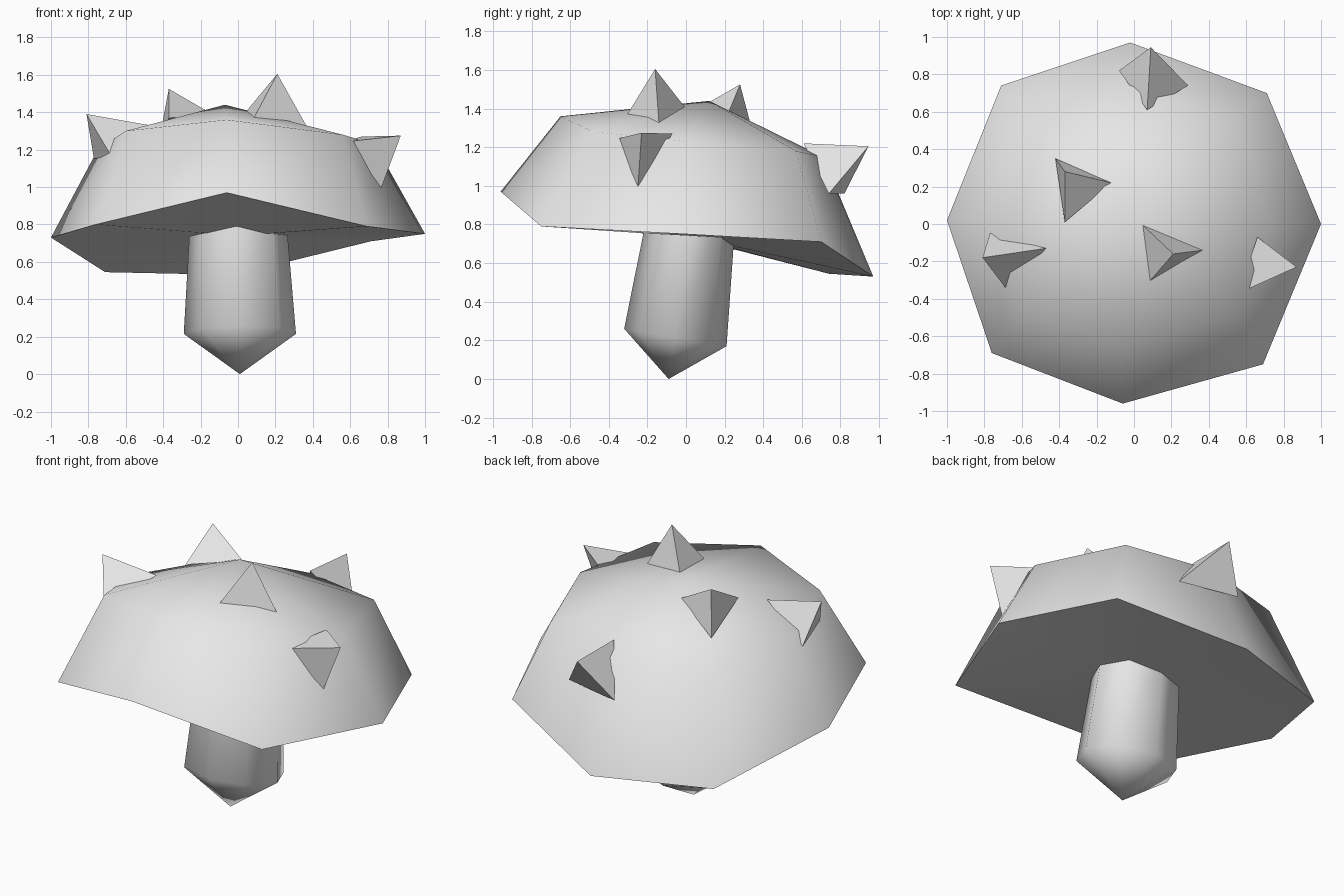
import bpy, bmesh, math
from mathutils import Vector

default_cube = bpy.data.objects.get("Cube")
if default_cube:
    bpy.data.objects.remove(default_cube, do_unlink=True)


def make_material(name, colour):
    material = bpy.data.materials.new(name)
    material.use_nodes = True
    material.diffuse_color = colour
    material.node_tree.nodes["Principled BSDF"].inputs["Base Color"].default_value = colour
    return material


grey = make_material("plain grey", (.8, .8, .8, 1))


def finish(name, bm, smooth_angle=None):
    """Turn a bmesh into a named, shaded object."""
    bmesh.ops.recalc_face_normals(bm, faces=bm.faces[:])
    mesh = bpy.data.meshes.new(name)
    bm.to_mesh(mesh)
    bm.free()
    mesh.materials.append(grey)
    obj = bpy.data.objects.new(name, mesh)
    bpy.context.collection.objects.link(obj)
    if smooth_angle:
        bpy.ops.object.select_all(action="DESELECT")
        obj.select_set(True)
        bpy.context.view_layer.objects.active = obj
        bpy.ops.object.shade_smooth_by_angle(angle=math.radians(smooth_angle))
    return obj


def loft(name, start, rings, end, smooth_angle):
    """Skin rings of equal length, closed by a point at each end."""
    bm = bmesh.new()
    loops = [[bm.verts.new(point) for point in ring] for ring in rings]
    count = len(loops[0])
    first, last = bm.verts.new(start), bm.verts.new(end)
    for i in range(count):
        j = (i + 1) % count
        bm.faces.new((first, loops[0][j], loops[0][i]))
        bm.faces.new((last, loops[-1][i], loops[-1][j]))
        for low, high in zip(loops, loops[1:]):
            bm.faces.new((low[i], low[j], high[j], high[i]))
    return finish(name, bm, smooth_angle)


def tilted_ring(centre, radius_x, radius_y, slope, sides=8):
    """Ring of points that drops towards the back by the given slope."""
    points = []
    for i in range(sides):
        angle = math.tau * i / sides
        offset_y = radius_y * math.sin(angle)
        points.append(Vector(centre) + Vector((radius_x * math.cos(angle), offset_y, -slope * offset_y)))
    return points


# Cap: uneven eight-sided dome, tipped towards the back, with a flat underside
rim = [(1, 0, .75), (.71, .7, .71), (-.02, .97, .53), (-.71, .74, .545),
       (-1, .02, .73), (-.76, -.69, .8), (-.06, -.96, .97), (.69, -.75, .79)]
shoulder = [(.73, 0, 1.23), (.54, .57, 1.18), (0, .71, 1.15), (-.53, .56, 1.15),
            (-.75, .02, 1.2), (-.6, -.46, 1.3), (-.06, -.65, 1.36), (.56, -.48, 1.28)]
loft("cap", (0, 0, .74), [rim, shoulder], (-.07, .12, 1.44), 65)

# Stem: slightly tapered, leaning back, with a pointed foot
foot_ring = tilted_ring((.01, -.055, .215), .3, .265, .17)
top_ring = tilted_ring((0, .04, .92), .25, .22, .17)
loft("stem", (.01, -.09, 0), [foot_ring, top_ring], (0, .05, .95), 70)

# Spikes: three-sided pyramids, tip first and then the base corners
spikes = {
    "front_spike": [(.21, -.16, 1.605), (.04, 0, 1.4), (.37, -.14, 1.32), (.08, -.31, 1.36)],
    "top_spike": [(-.37, .28, 1.525), (-.42, .35, 1.26), (-.12, .22, 1.38), (-.37, .01, 1.37)],
    "right_spike": [(-.81, -.18, 1.39), (-.77, -.05, 1.15), (-.47, -.13, 1.33), (-.68, -.35, 1.17)],
    "left_spike": [(.87, -.23, 1.275), (.66, -.07, 1.27), (.56, -.37, 1.24), (.76, -.25, .98)],
    "back_spike": [(.09, .945, 1.205), (.07, .61, 1.22), (.29, .74, .96), (-.08, .82, .96)],
}
for name, corners in spikes.items():
    bm = bmesh.new()
    tip, *base = [bm.verts.new(corner) for corner in corners]
    bm.faces.new(base)
    for i in range(len(base)):
        bm.faces.new((tip, base[i - 1], base[i]))
    finish(name, bm)
